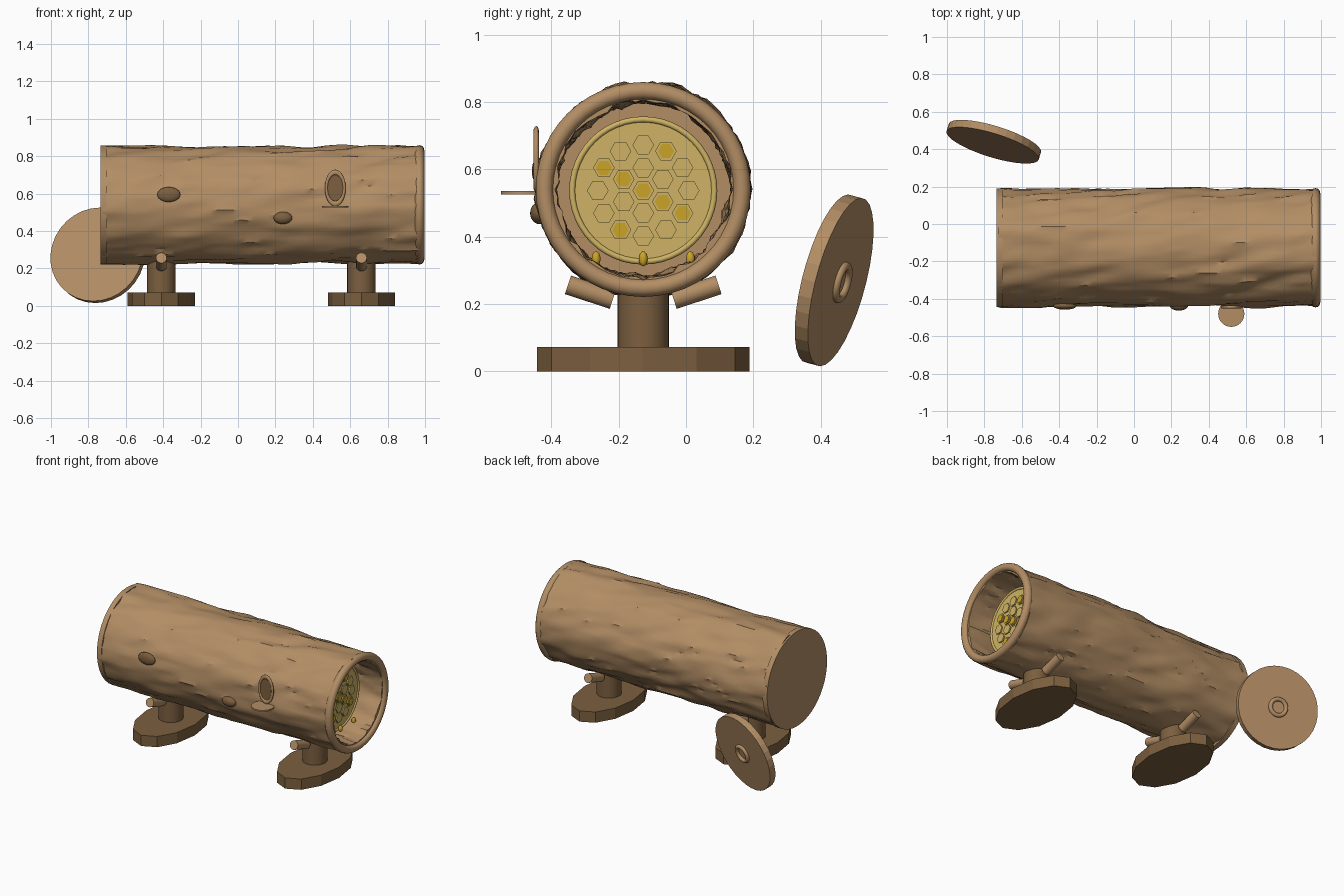
import bpy
import bmesh
from math import sin, cos, pi, radians
from mathutils import Vector, noise

if "Cube" in bpy.data.objects:
    bpy.data.objects.remove(bpy.data.objects["Cube"])


def material(name, rgb):
    m = bpy.data.materials.new(name)
    m.use_nodes = True
    m.diffuse_color = (*rgb, 1)
    m.node_tree.nodes["Principled BSDF"].inputs["Base Color"].default_value = (*rgb, 1)
    return m


BARK = material("bark brown", (0.45, 0.27, 0.13))
DARK = material("dark wood", (0.20, 0.115, 0.05))
COMB = material("wax yellow", (0.62, 0.45, 0.13))
HONEY = material("honey gold", (0.60, 0.37, 0.02))

AY, AZ = -0.127, 0.54          # log axis
X_AXIS, Y_AXIS, Z_AXIS = Vector((1, 0, 0)), Vector((0, 1, 0)), Vector((0, 0, 1))


def finish(name, mat, smooth):
    ob = bpy.context.object
    ob.name = ob.data.name = name
    ob.data.materials.append(mat)
    if smooth:
        bpy.ops.object.shade_smooth_by_angle(angle=radians(35))
    return ob


def cylinder(name, mat, loc, radius, depth, axis=Z_AXIS, sides=32, scale=(1, 1, 1), smooth=True, spin=0):
    quat = Vector(axis).to_track_quat("Z", "Y")
    bpy.ops.mesh.primitive_cylinder_add(vertices=sides, radius=radius, depth=depth, location=loc)
    ob = finish(name, mat, smooth)
    ob.scale = scale
    ob.rotation_euler = quat.to_euler()
    if spin:
        for v in ob.data.vertices:
            v.co.xy = (v.co.x * cos(spin) - v.co.y * sin(spin), v.co.x * sin(spin) + v.co.y * cos(spin))
    return ob


def torus(name, mat, loc, major, minor, axis, scale=(1, 1, 1)):
    rot = Vector(axis).to_track_quat("Z", "Y").to_euler()
    bpy.ops.mesh.primitive_torus_add(major_radius=major, minor_radius=minor, major_segments=48,
                                     minor_segments=12, location=loc, rotation=rot)
    ob = finish(name, mat, True)
    ob.scale = scale
    return ob


def ellipsoid(name, mat, loc, radii):
    bpy.ops.mesh.primitive_uv_sphere_add(segments=24, ring_count=12, radius=1, location=loc)
    ob = finish(name, mat, True)
    ob.scale = radii
    return ob


# Hollow log: rough bark shell with streaks that wind gently along its length
def bark_radius(x, a):
    t = a - 0.5 * x
    p = Vector((x * 2.6, cos(t) * 3, sin(t) * 3))
    fine = Vector((x * 5, cos(t) * 8, sin(t) * 8))
    return 0.311 + 0.016 * noise.noise(p) + 0.015 * noise.noise(fine)


def build_log(x0=-0.725, x1=0.975, rows=44, sides=72):
    bm = bmesh.new()
    loops = []
    for wall in (0, 0.05):
        for i in range(rows + 1):
            k = i if wall == 0 else rows - i
            x = x0 + (x1 - x0) * k / rows
            ring = []
            for j in range(sides):
                a = 2 * pi * j / sides
                r = bark_radius(x, a) - wall
                ring.append(bm.verts.new((x, AY - cos(a) * r, AZ + sin(a) * r)))
            loops.append(ring)
    for n, ring in enumerate(loops):
        nxt = loops[(n + 1) % len(loops)]
        for j in range(sides):
            k = (j + 1) % sides
            bm.faces.new((ring[j], ring[k], nxt[k], nxt[j]))
    bmesh.ops.recalc_face_normals(bm, faces=bm.faces)
    mesh = bpy.data.meshes.new("hollow_log")
    bm.to_mesh(mesh)
    bm.free()
    ob = bpy.data.objects.new("hollow_log", mesh)
    bpy.context.collection.objects.link(ob)
    bpy.ops.object.select_all(action="DESELECT")
    bpy.context.view_layer.objects.active = ob
    ob.select_set(True)
    finish("hollow_log", BARK, True)


build_log()
cylinder("end_cap", BARK, (-0.719, AY, AZ), 0.318, 0.034, X_AXIS, 48)
torus("opening_rim", BARK, (0.97, AY, AZ), 0.293, 0.026, X_AXIS)

# Honeycomb disc with hexagon cells, some filled
COMB_X = 0.82
cylinder("comb_disc", COMB, (COMB_X, AY, AZ - 0.003), 0.215, 0.03, X_AXIS, 48)
torus("comb_rim", COMB, (COMB_X + 0.013, AY, AZ - 0.003), 0.211, 0.009, X_AXIS)
cells = [(0, 0, True)]
cells += [(0.067, a, a in (150, 330)) for a in range(30, 390, 60)]
cells += [(0.135, a, a in (60, 150, 240, 330)) for a in range(0, 360, 30)]
for dist, deg, filled in cells:
    y = AY + dist * cos(radians(deg))
    z = AZ - 0.003 + dist * sin(radians(deg))
    cylinder("comb_cell", COMB, (COMB_X + 0.017, y, z), 0.032, 0.012, X_AXIS, 6, smooth=False, spin=pi / 6)
    if filled:
        cylinder("honey_cell", HONEY, (COMB_X + 0.02, y, z), 0.024, 0.014, X_AXIS, 6, smooth=False, spin=pi / 6)
for dy in (-0.14, 0, 0.14):
    ellipsoid("honey_drop", HONEY, (COMB_X + 0.03, AY + dy, 0.334), (0.013, 0.013, 0.022))

# Stands: faceted oval foot, round post and two slanted pegs
for x in (-0.41, 0.66):
    cylinder("stand_foot", DARK, (x, AY, 0.036), 1, 0.072, sides=12, scale=(0.18, 0.315, 1), smooth=False)
    cylinder("stand_post", DARK, (x, AY, 0.16), 0.076, 0.2)
    for side in (-1, 1):
        cylinder("stand_peg", BARK, (x, AY + side * 0.157, 0.235), 0.029, 0.14, (0, side * 0.95, 0.31), 24)

# Entrance hole with rim and landing shelf
torus("entrance_rim", BARK, (0.52, -0.445, 0.63), 0.048, 0.008, Y_AXIS, (1, 1.75, 1))
cylinder("entrance_hole", DARK, (0.52, -0.442, 0.63), 0.042, 0.012, Y_AXIS, scale=(1, 1.65, 1))
cylinder("landing_shelf", BARK, (0.52, -0.48, 0.53), 0.07, 0.01)

# Bark knots
ellipsoid("large_knot", DARK, (-0.37, -0.438, 0.595), (0.062, 0.02, 0.04))
ellipsoid("small_knot", DARK, (0.24, -0.435, 0.47), (0.05, 0.028, 0.033))

# Loose lid leaning behind, with a ring handle
LID = Vector((-0.75, 0.44, 0.27))
normal = Vector((sin(0.3) * cos(0.25), cos(0.3) * cos(0.25), -sin(0.25)))
cylinder("lid", BARK, LID, 0.258, 0.042, normal, 32, smooth=False)
torus("lid_handle", BARK, LID + normal * 0.025, 0.05, 0.013, normal)
